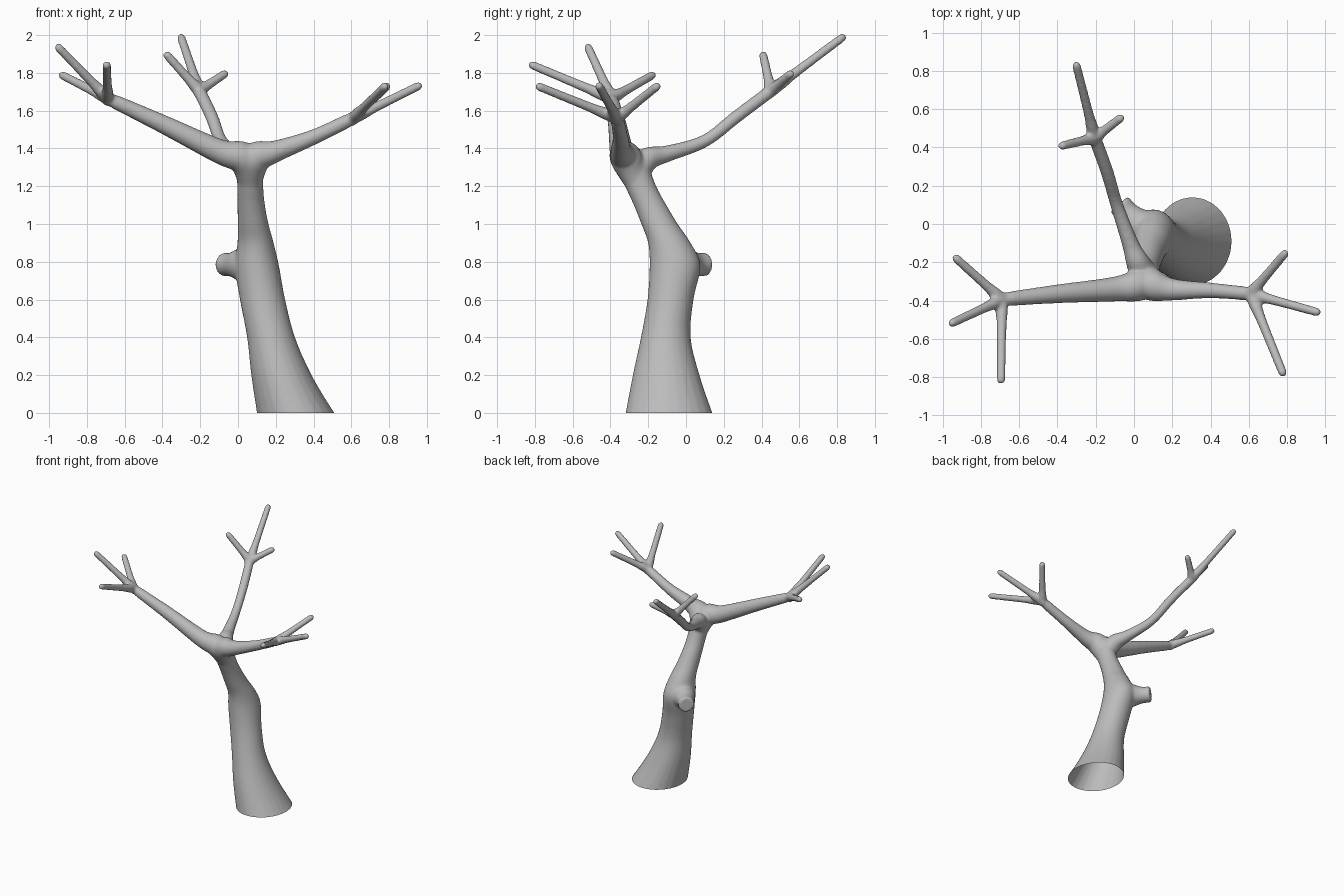
import bpy, bmesh, math
from mathutils import Vector

if "Cube" in bpy.data.objects:
    bpy.data.objects.remove(bpy.data.objects["Cube"])

bark = bpy.data.materials.new("grey_bark")
bark.diffuse_color = (0.5, 0.5, 0.5, 1)
bark.use_nodes = True
bark.node_tree.nodes["Principled BSDF"].inputs["Base Color"].default_value = bark.diffuse_color
bm = bmesh.new()
SIDES = 24


def spline(pts, steps):
    """Catmull-Rom interpolation of points with any number of components."""
    p = [Vector(q) for q in pts]
    p = [p[0] * 2 - p[1]] + p + [p[-1] * 2 - p[-2]]
    out = []
    for a, b, c, d in zip(p, p[1:], p[2:], p[3:]):
        for i in range(steps):
            t = i / steps
            out.append((b * 2 + (c - a) * t + (a * 2 - b * 5 + c * 4 - d) * t * t
                        + (b * 3 - a - c * 3 + d) * t ** 3) / 2)
    return out + [p[-2]]


def loft(rings):
    """Closed tube through a list of point rings."""
    vs = [[bm.verts.new(q) for q in r] for r in rings]
    for r, s in zip(vs, vs[1:]):
        for i in range(SIDES):
            j = (i + 1) % SIDES
            bm.faces.new((r[i], r[j], s[j], s[i]))
    bm.faces.new(vs[0][::-1])
    bm.faces.new(vs[-1])


def ring(c, u, v):
    return [c + u * math.cos(a) + v * math.sin(a)
            for a in (2 * math.pi * i / SIDES for i in range(SIDES))]


def limb(pts, round_tip=True):
    """Round tube along (x, y, z, radius) points."""
    # Position and radius are splined separately
    pos = spline([q[:3] for q in pts], 6)
    rad = [q[0] for q in spline([(q[3], 0, 0) for q in pts], 6)]
    end = (pos[-1] - pos[-2]).normalized()
    if round_tip:
        r, tip = rad[-1], pos[-1]
        pos[-1] = tip - end * r
        for k in (0.5, 0.85, 0.98):
            pos.append(tip - end * r * (1 - k))
            rad.append(r * math.sqrt(1 - k * k))
    u = (pos[1] - pos[0]).orthogonal()
    rings = []
    for i, c in enumerate(pos):
        t = (pos[min(i + 1, len(pos) - 1)] - pos[max(i - 1, 0)]).normalized()
        u = (u - t * u.dot(t)).normalized()
        rings.append(ring(c, u * rad[i], t.cross(u) * rad[i]))
    loft(rings)


# Trunk: horizontal ellipses (z, x, y, x radius, y radius)
trunk = [(-0.1, 0.35, -0.08, 0.235, 0.26), (0, 0.305, -0.09, 0.205, 0.23),
         (0.2, 0.23, -0.105, 0.16, 0.177), (0.4, 0.175, -0.107, 0.127, 0.132),
         (0.6, 0.13, -0.082, 0.12, 0.122), (0.78, 0.1, -0.058, 0.117, 0.135),
         (0.9, 0.093, -0.088, 0.096, 0.113), (1.0, 0.08, -0.14, 0.082, 0.097),
         (1.1, 0.07, -0.19, 0.073, 0.087), (1.2, 0.065, -0.24, 0.069, 0.083),
         (1.34, 0.06, -0.295, 0.075, 0.085)]
centres = spline([(t[1], t[2], t[0]) for t in trunk], 5)
radii = spline([(t[3], t[4], 0) for t in trunk], 5)
loft([ring(c, Vector((r.x, 0, 0)), Vector((0, r.y, 0))) for c, r in zip(centres, radii)])

# Cut-off stub with a flared root
limb([(0.09, -0.05, 0.78, 0.12), (0.02, 0.0, 0.785, 0.09),
      (-0.035, 0.055, 0.785, 0.064), (-0.078, 0.105, 0.785, 0.062)], round_tip=False)

# Main branches, each ending in a fork with three twigs
branches = [
    ([(0.07, -0.26, 1.22, 0.065), (0.03, -0.315, 1.345, 0.085), (-0.1, -0.34, 1.385, 0.065),
      (-0.4, -0.365, 1.53, 0.049), (-0.69, -0.395, 1.665, 0.036)],
     [(-0.965, -0.525, 1.95), (-0.945, -0.165, 1.795), (-0.695, -0.835, 1.85)]),
    ([(0.06, -0.26, 1.22, 0.065), (0.09, -0.315, 1.345, 0.085), (0.2, -0.342, 1.385, 0.058),
      (0.4, -0.347, 1.46, 0.041), (0.61, -0.365, 1.56, 0.036)],
     [(0.8, -0.14, 1.74), (0.975, -0.465, 1.74), (0.785, -0.797, 1.735)]),
    ([(0.06, -0.27, 1.27, 0.075), (0.02, -0.2, 1.345, 0.062), (-0.02, -0.1, 1.372, 0.044),
      (-0.09, 0.1, 1.44, 0.034), (-0.14, 0.27, 1.57, 0.034), (-0.205, 0.45, 1.705, 0.034)],
     [(-0.305, 0.845, 2.0), (-0.39, 0.405, 1.91), (-0.055, 0.565, 1.805)]),
]
for path, tips in branches:
    limb(path)
    fork = Vector(path[-1][:3])
    for tip in tips:
        d = Vector(tip) - fork
        limb([(*(fork + d * k), r) for k, r in
              ((-0.06, 0.034), (0.15, 0.032), (0.35, 0.026), (1, 0.023))])

# Fuse the parts into one skin with soft joints
raw = bpy.data.meshes.new("tree")
bmesh.ops.recalc_face_normals(bm, faces=bm.faces)
bm.to_mesh(raw)
bm.free()
tree = bpy.data.objects.new("tree", raw)
bpy.context.collection.objects.link(tree)
remesh = tree.modifiers.new("fuse", "REMESH")
remesh.mode = "VOXEL"
remesh.voxel_size = 0.009
smooth = tree.modifiers.new("soften", "SMOOTH")
smooth.factor = 0.5
smooth.iterations = 10
deps = bpy.context.evaluated_depsgraph_get()
mesh = bpy.data.meshes.new_from_object(tree.evaluated_get(deps))
tree.modifiers.clear()
tree.data = mesh

# Open the hollow base at ground level
bm = bmesh.new()
bm.from_mesh(mesh)
bmesh.ops.bisect_plane(bm, geom=bm.verts[:] + bm.edges[:] + bm.faces[:],
                       plane_co=(0, 0, 0), plane_no=(0, 0, 1), clear_inner=True)
bm.to_mesh(mesh)
bm.free()
mesh.materials.clear()
mesh.materials.append(bark)
bpy.context.view_layer.objects.active = tree
tree.select_set(True)
bpy.ops.object.shade_smooth_by_angle(angle=math.radians(50))
